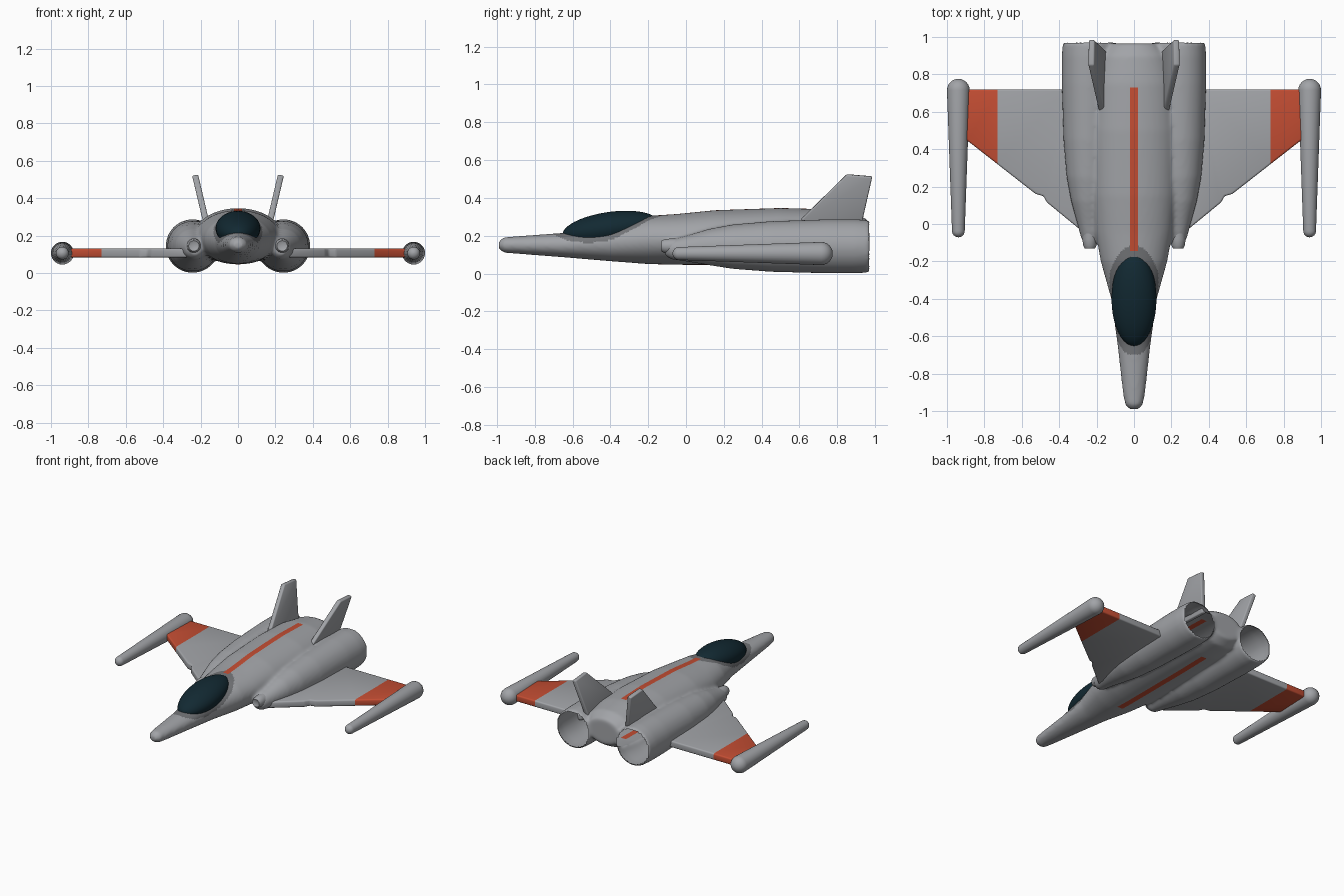
import bpy, bmesh, math
from mathutils import Vector, Matrix

cube = bpy.data.objects.get("Cube")
if cube:
    bpy.data.objects.remove(cube, do_unlink=True)


def material(name, rgb):
    m = bpy.data.materials.new(name)
    m.use_nodes = True
    col = (*rgb, 1)
    m.diffuse_color = col
    m.node_tree.nodes["Principled BSDF"].inputs["Base Color"].default_value = col
    return m


GREY = material("hull grey", (0.36, 0.37, 0.39))
ORANGE = material("marking orange", (0.55, 0.075, 0.033))
FRAME = material("frame grey", (0.17, 0.175, 0.185))
GLASS = material("canopy glass", (0.006, 0.022, 0.032))


def finish(name, bm, mats, angle=40):
    bmesh.ops.recalc_face_normals(bm, faces=bm.faces)
    me = bpy.data.meshes.new(name)
    bm.to_mesh(me)
    bm.free()
    ob = bpy.data.objects.new(name, me)
    bpy.context.collection.objects.link(ob)
    for m in mats:
        me.materials.append(m)
    smooth(ob, angle)
    return ob


def smooth(ob, angle):
    bpy.ops.object.select_all(action='DESELECT')
    ob.select_set(True)
    bpy.context.view_layer.objects.active = ob
    bpy.ops.object.shade_smooth_by_angle(angle=math.radians(angle))


def loft(bm, sections, n=40):
    """Closed skin over ellipses given as (y, x, z, half width, half height)."""
    rings = []
    for y, x, z, w, h in sections:
        angles = [math.tau * i / n for i in range(n)]
        rings.append([bm.verts.new((x + w * math.cos(a), y, z + h * math.sin(a))) for a in angles])
    for a, b in zip(rings, rings[1:]):
        for i in range(n):
            j = (i + 1) % n
            bm.faces.new((a[i], a[j], b[j], b[i]))
    bm.faces.new(rings[0][::-1])
    bm.faces.new(rings[-1])
    bmesh.ops.recalc_face_normals(bm, faces=bm.faces)


def split(bm, co, normal):
    geom = bm.verts[:] + bm.edges[:] + bm.faces[:]
    bmesh.ops.bisect_plane(bm, geom=geom, dist=1e-5, plane_co=co, plane_no=normal)


def prism(outline, offset):
    """Solid made by sliding an outline along an offset."""
    bm = bmesh.new()
    face = bm.faces.new([bm.verts.new(p) for p in outline])
    new = bmesh.ops.extrude_face_region(bm, geom=[face])["geom"]
    verts = [v for v in new if isinstance(v, bmesh.types.BMVert)]
    bmesh.ops.translate(bm, verts=verts, vec=offset)
    bmesh.ops.recalc_face_normals(bm, faces=bm.faces)
    return bm


def round_edges(bm, width):
    bmesh.ops.bevel(bm, geom=bm.edges[:], offset=width, segments=3, profile=0.5,
                    affect='EDGES', clamp_overlap=True)


# Hull: fuselage and engine nacelles fused into one blended skin
fuselage = [(-0.99, 0.025, 0.13, 0.17), (-0.965, 0.048, 0.11, 0.192), (-0.9, 0.06, 0.105, 0.197),
            (-0.65, 0.088, 0.086, 0.215), (-0.4, 0.122, 0.065, 0.262), (-0.2, 0.178, 0.05, 0.305),
            (-0.05, 0.205, 0.046, 0.315), (0.15, 0.225, 0.046, 0.335), (0.5, 0.235, 0.046, 0.347),
            (0.75, 0.225, 0.05, 0.34), (0.9, 0.19, 0.06, 0.32), (0.965, 0.13, 0.1, 0.28)]
nacelle = [(-0.11, 0.228, 0.125, 0.03), (-0.08, 0.23, 0.127, 0.052), (0.0, 0.235, 0.132, 0.068),
           (0.12, 0.24, 0.14, 0.096), (0.25, 0.242, 0.142, 0.118), (0.45, 0.243, 0.143, 0.134),
           (0.75, 0.243, 0.144, 0.143), (0.9, 0.243, 0.144, 0.143), (0.97, 0.243, 0.144, 0.138)]
bm = bmesh.new()
loft(bm, [(y, 0, (lo + hi) / 2, w, (hi - lo) / 2) for y, w, lo, hi in fuselage])
for s in (-1, 1):
    loft(bm, [(y, s * x, z, r, r) for y, x, z, r in nacelle])
hull = finish("hull", bm, [GREY, ORANGE, FRAME], 60)
remesh = hull.modifiers.new("fuse", 'REMESH')
remesh.mode = 'VOXEL'
remesh.voxel_size = 0.011
blend = hull.modifiers.new("blend", 'SMOOTH')
blend.factor = 0.5
blend.iterations = 8
for mod in ("fuse", "blend"):
    bpy.ops.object.modifier_apply(modifier=mod)

# Canopy placement, shared by the glass and the frame around it
canopy_at = Matrix.Translation((0, -0.4, 0.238)) @ Matrix.Rotation(math.radians(8), 4, 'X')
canopy_at = canopy_at @ Matrix.Diagonal((0.12, 0.255, 0.088, 1))
to_canopy = canopy_at.inverted()

# Open the nozzles, then paint the centre stripe and the canopy frame
STRIPE, START, END = 0.021, -0.145, 0.73
bm = bmesh.new()
bm.from_mesh(hull.data)
caps = []
for f in bm.faces:
    c = f.calc_center_median()
    if c.y > 0.93 and f.normal.y > 0.5 and math.hypot(abs(c.x) - 0.243, c.z - 0.144) < 0.127:
        caps.append(f)
bmesh.ops.delete(bm, geom=caps, context='FACES')
for x in (-STRIPE, STRIPE):
    split(bm, (x, 0, 0), (1, 0, 0))
for y in (START, END):
    split(bm, (0, y, 0), (0, 1, 0))
for f in bm.faces:
    c = f.calc_center_median()
    f.material_index = 0
    if abs(c.x) < STRIPE and START < c.y < END:
        f.material_index = 1
    elif (to_canopy @ c).length < 1.2:
        f.material_index = 2
bm.to_mesh(hull.data)
bm.free()
smooth(hull, 60)

# Canopy
bm = bmesh.new()
bmesh.ops.create_uvsphere(bm, u_segments=40, v_segments=24, radius=1, matrix=canopy_at)
finish("canopy", bm, [GLASS])

for s, side in ((1, "left"), (-1, "right")):
    # Wing with a small leading edge notch and an orange tip band
    outline = [(0.27, -0.045), (0.465, 0.115), (0.485, 0.15), (0.525, 0.16), (0.89, 0.445),
               (0.92, 0.445), (0.92, 0.72), (0.35, 0.72)]
    bm = prism([(s * x, y, 0.082) for x, y in outline], (0, 0, 0.048))
    round_edges(bm, 0.01)
    split(bm, (s * 0.73, 0, 0), (1, 0, 0))
    for f in bm.faces:
        f.material_index = int(abs(f.calc_center_median().x) > 0.73)
    finish(side + "_wing", bm, [GREY, ORANGE])

    # Wing tip pod: tapered rod with round ends
    sections = []
    for y0, r, first in ((-0.037, 0.034, -90), (0.715, 0.061, 0)):
        for k in range(7):
            a = math.radians(first + 15 * k)
            ring = max(r * math.cos(a), 0.001)
            sections.append((y0 + r * math.sin(a), s * 0.939, 0.106, ring, ring))
    bm = bmesh.new()
    loft(bm, sections, 28)
    finish(side + "_wing_pod", bm, [GREY])

    # Tail fin leaning outwards
    profile = [(0.58, 0.262), (0.85, 0.527), (0.985, 0.516), (0.925, 0.25)]
    lean = lambda z: 0.153 + 0.235 * (z - 0.27)
    bm = prism([(s * lean(z), y, z) for y, z in profile], (s * 0.032, 0, -0.006))
    round_edges(bm, 0.008)
    finish(side + "_tail_fin", bm, [GREY])

    # Intake nub ahead of the wing root, with a raised lip
    bm = bmesh.new()
    nub = [(-0.125, 0.018), (-0.13, 0.028), (-0.115, 0.036), (-0.08, 0.04), (0.04, 0.04)]
    loft(bm, [(y, s * 0.236, 0.145, r, r) for y, r in nub], 24)
    finish(side + "_intake", bm, [GREY])
